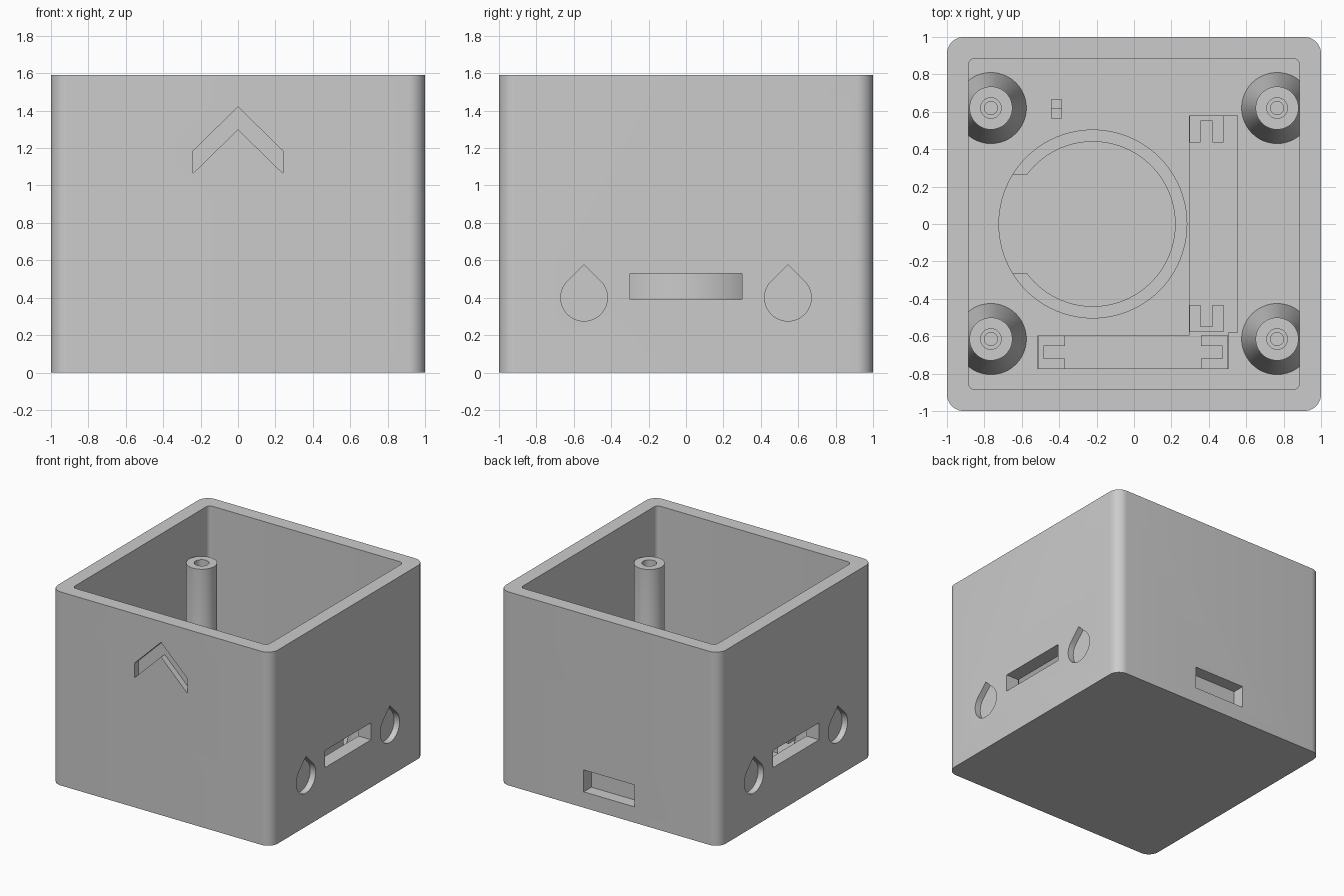
import bpy, bmesh, math
from mathutils import Matrix, Vector

old = bpy.data.objects.get("Cube")
if old:
    bpy.data.objects.remove(old, do_unlink=True)

grey = bpy.data.materials.new("plain grey")
grey.use_nodes = True
grey.diffuse_color = (0.6, 0.6, 0.6, 1)
grey.node_tree.nodes["Principled BSDF"].inputs["Base Color"].default_value = (0.6, 0.6, 0.6, 1)

WALL, FLOOR, HEIGHT = 0.115, 0.115, 1.59


def finish(name, bm):
    bmesh.ops.recalc_face_normals(bm, faces=bm.faces)
    mesh = bpy.data.meshes.new(name)
    bm.to_mesh(mesh)
    bm.free()
    mesh.materials.append(grey)
    obj = bpy.data.objects.new(name, mesh)
    bpy.context.collection.objects.link(obj)
    return obj


def prism(name, outline, low, high, axis="z"):
    """Extrude a 2D outline along z, x (outline is y,z) or y (outline is x,z)."""
    place = {"z": lambda a, b, h: (a, b, h),
             "x": lambda a, b, h: (h, a, b),
             "y": lambda a, b, h: (a, h, b)}[axis]
    bm = bmesh.new()
    face = bm.faces.new([bm.verts.new(place(a, b, low)) for a, b in outline])
    out = bmesh.ops.extrude_face_region(bm, geom=[face])
    shift = Vector(place(0, 0, high - low))
    bmesh.ops.translate(bm, vec=shift, verts=[v for v in out["geom"] if isinstance(v, bmesh.types.BMVert)])
    return finish(name, bm)


def rect(a0, a1, b0, b1):
    return [(a0, b0), (a1, b0), (a1, b1), (a0, b1)]


def arc(cx, cy, r, start, end, steps):
    angles = [math.radians(start + (end - start) * i / steps) for i in range(steps + 1)]
    return [(cx + r * math.cos(t), cy + r * math.sin(t)) for t in angles]


def circle(cx, cy, r, steps=64):
    return arc(cx, cy, r, 0, 360, steps)[:-1]


def rounded_square(half, r):
    c = half - r
    corners = [(c, c), (-c, c), (-c, -c), (c, -c)]
    return [p for i, (x, y) in enumerate(corners) for p in arc(x, y, r, 90 * i, 90 * i + 90, 10)]


def cut(obj, cutter):
    mod = obj.modifiers.new("cut", "BOOLEAN")
    mod.operation, mod.solver, mod.object = "DIFFERENCE", "EXACT", cutter
    bpy.context.view_layer.objects.active = obj
    bpy.ops.object.modifier_apply(modifier=mod.name)
    bpy.data.objects.remove(cutter, do_unlink=True)


def smooth(obj):
    bpy.ops.object.select_all(action="DESELECT")
    obj.select_set(True)
    bpy.context.view_layer.objects.active = obj
    bpy.ops.object.shade_smooth_by_angle(angle=math.radians(30))


# Open box with rounded corners
box = prism("box_shell", rounded_square(1, 0.09), 0, HEIGHT)
cut(box, prism("cavity", rounded_square(1 - WALL, 0.035), FLOOR, HEIGHT + 0.2))

# Arrow recess on the front and shallow pocket on the back
arrow = [(0, 1.42), (-0.24, 1.185), (-0.24, 1.065), (0, 1.3), (0.24, 1.065), (0.24, 1.185)]
cut(box, prism("arrow_cut", arrow, -1.1, -0.95, "y"))
cut(box, prism("back_pocket", rect(-0.23, 0.23, 0.13, 0.31), 0.9, 1.1, "y"))

# Through slot and two drop-shaped recesses on each side
for side in (-1, 1):
    near, far = sorted((side * 0.8, side * 1.1))
    cut(box, prism("side_slot", rect(-0.3, 0.3, 0.39, 0.53), near, far, "x"))
    near, far = sorted((side * 0.95, side * 1.1))
    for y in (-0.545, 0.545):
        drop = arc(y, 0.4, 0.125, 135, 405, 36) + [(y, 0.4 + 0.125 * math.sqrt(2))]
        cut(box, prism("drop_cut", drop, near, far, "x"))
smooth(box)


# Screw posts: flared foot, straight shaft, stepped hole
def screw_post(name, x, y):
    profile = [(0, 0.05), (0.19, 0.05), (0.19, FLOOR), (0.115, 0.42), (0.115, 1.25),
               (0.055, 1.25), (0.055, 0.95), (0.035, 0.95), (0.035, 0.7), (0, 0.7)]
    bm = bmesh.new()
    verts = [bm.verts.new((r, 0, z)) for r, z in profile]
    edges = [bm.edges.new(pair) for pair in zip(verts, verts[1:])]
    bmesh.ops.spin(bm, geom=verts + edges, axis=(0, 0, 1), cent=(0, 0, 0),
                   angle=math.tau, steps=48, use_duplicate=False)
    bmesh.ops.remove_doubles(bm, verts=bm.verts, dist=0.0001)
    bmesh.ops.transform(bm, matrix=Matrix.Translation((x, y, 0)), verts=bm.verts)
    smooth(finish(name, bm))


for end, y in (("front", -0.615), ("back", 0.62)):
    for hand, x in (("left", 0.765), ("right", -0.765)):
        screw_post(f"{end}_{hand}_post", x, y)

# Round cup with an opening towards one side
CX, CUP_FLOOR = -0.22, 0.2
cup = prism("round_cup", circle(CX, 0, 0.505, 96), 0.1, 0.56)
cut(cup, prism("bore", circle(CX, 0, 0.44, 96), CUP_FLOOR, 0.7))
cut(cup, prism("gap", rect(-0.9, CX, -0.265, 0.265), CUP_FLOOR, 0.7))
smooth(cup)

# L-shaped pad beside the cup
pad = [(0.295, 0.58), (0.295, -0.595), (-0.515, -0.595), (-0.515, -0.775),
       (0.505, -0.775), (0.505, -0.58), (0.555, -0.58), (0.555, 0.58)]
prism("board_pad", pad, 0.1, 0.2)


# U-shaped board clips, open towards the middle of each board
def clip(name, centre, length_dir):
    shape = [(0, -0.09), (0.145, -0.09), (0.145, -0.033), (0.03, -0.033),
             (0.03, 0.033), (0.145, 0.033), (0.145, 0.09), (0, 0.09)]
    u = Vector(length_dir)
    v = Vector((-u.y, u.x))
    points = [Vector(centre) + u * a + v * b for a, b in shape]
    prism(name, points, 0.15, 0.45)


clip("long_board_back_clip", (0.388, 0.58), (0, -1))
clip("long_board_front_clip", (0.388, -0.577), (0, 1))
clip("short_board_right_clip", (-0.513, -0.685), (1, 0))
clip("short_board_left_clip", (0.503, -0.685), (-1, 0))

# Small stepped peg on the floor
peg = [(0.565, 0.1), (0.665, 0.1), (0.665, 0.25), (0.617, 0.25), (0.617, 0.18), (0.565, 0.18)]
prism("stepped_peg", peg, -0.445, -0.385, "x")
